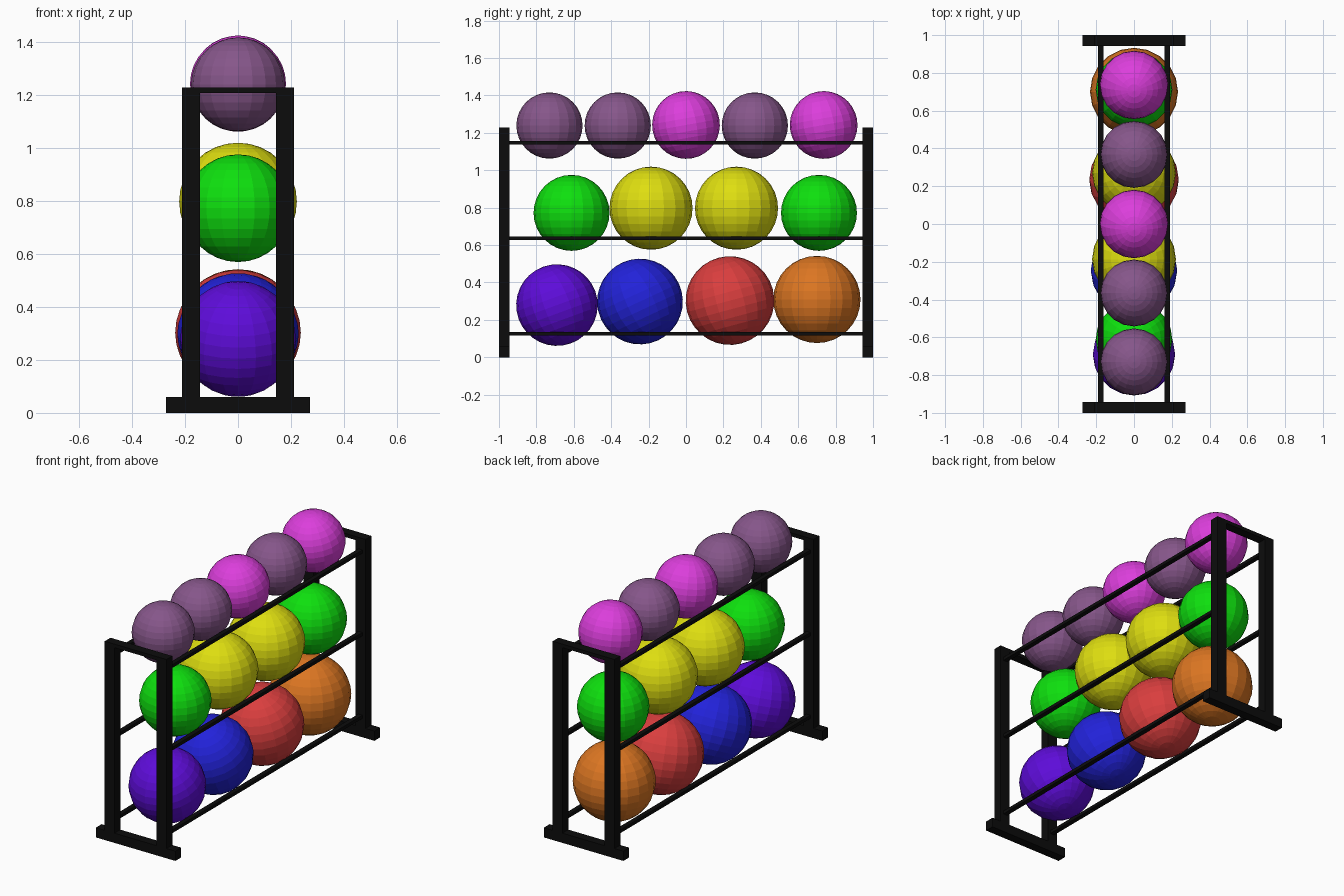
import bpy, bmesh, math
from mathutils import Matrix, Vector

if "Cube" in bpy.data.objects:
    bpy.data.objects.remove(bpy.data.objects["Cube"])


def material(name, rgb):
    m = bpy.data.materials.new(name)
    lin = [((c / 255 + 0.055) / 1.055) ** 2.4 if c > 10 else c / 255 / 12.92 for c in rgb]
    m.diffuse_color = (*lin, 1)
    m.use_nodes = True
    m.node_tree.nodes["Principled BSDF"].inputs["Base Color"].default_value = m.diffuse_color
    return m


MATS = {n: material(n, c) for n, c in {
    "black": (12, 12, 12), "violet": (94, 12, 218), "blue": (34, 34, 218),
    "red": (218, 62, 62), "orange": (220, 118, 34), "green": (14, 224, 14),
    "yellow": (222, 222, 16), "plum": (134, 86, 138), "pink": (220, 62, 220)}.items()}


def make_object(name, bm, mat):
    mesh = bpy.data.meshes.new(name)
    bm.to_mesh(mesh)
    bm.free()
    mesh.materials.append(MATS[mat])
    ob = bpy.data.objects.new(name, mesh)
    bpy.context.collection.objects.link(ob)
    return ob


def box(name, x, y, z):
    """Box from (min, max) ranges."""
    bm = bmesh.new()
    size = [r[1] - r[0] for r in (x, y, z)]
    bmesh.ops.create_cube(bm, size=1, matrix=Matrix.Diagonal((*size, 1)))
    ob = make_object(name, bm, "black")
    ob.location = [sum(r) / 2 for r in (x, y, z)]


def ball(name, y, z, r, mat, tilt):
    bm = bmesh.new()
    bmesh.ops.create_uvsphere(bm, u_segments=20, v_segments=16, radius=r,
                              matrix=Matrix.Rotation(math.radians(tilt), 4, 'X'))
    make_object(name, bm, mat).location = Vector((0, y, z))


# End frames: foot, two posts and a thin top bar at each end
for side, ys in (("front", (-1.0, -0.943)), ("back", (0.943, 1.0))):
    box(side + "_foot", (-0.272, 0.272), ys, (0, 0.06))
    box(side + "_top_bar", (-0.146, 0.146), ys, (1.206, 1.228))
    for label, xs in (("left", (-0.211, -0.144)), ("right", (0.144, 0.211))):
        box(f"{side}_{label}_post", xs, ys, (0.058, 1.228))

# Three pairs of rails carrying the balls
for i, z in enumerate((0.126, 0.637, 1.147)):
    for label, s in (("left", -1), ("right", 1)):
        box(f"rail_{label}_{i + 1}", (s * 0.176 - 0.014, s * 0.176 + 0.014),
            (-0.945, 0.945), (z - 0.01, z + 0.01))

# Balls: y, z, radius, colour, tilt
BALLS = (
    (-0.69, 0.279, 0.218, "violet", 20), (-0.246, 0.298, 0.229, "blue", 25),
    (0.235, 0.303, 0.237, "red", 15), (0.70, 0.309, 0.233, "orange", 0),
    (-0.612, 0.772, 0.203, "green", 0), (-0.187, 0.797, 0.222, "yellow", 0),
    (0.27, 0.797, 0.222, "yellow", 0), (0.711, 0.772, 0.203, "green", 0),
    (-0.73, 1.239, 0.177, "plum", 0), (-0.365, 1.239, 0.177, "plum", 0),
    (0.0, 1.242, 0.181, "pink", 10), (0.368, 1.239, 0.177, "plum", 0),
    (0.736, 1.242, 0.181, "pink", 10))
for i, (y, z, r, mat, tilt) in enumerate(BALLS):
    ball(f"{mat}_ball_{i + 1}", y, z, r, mat, tilt)
